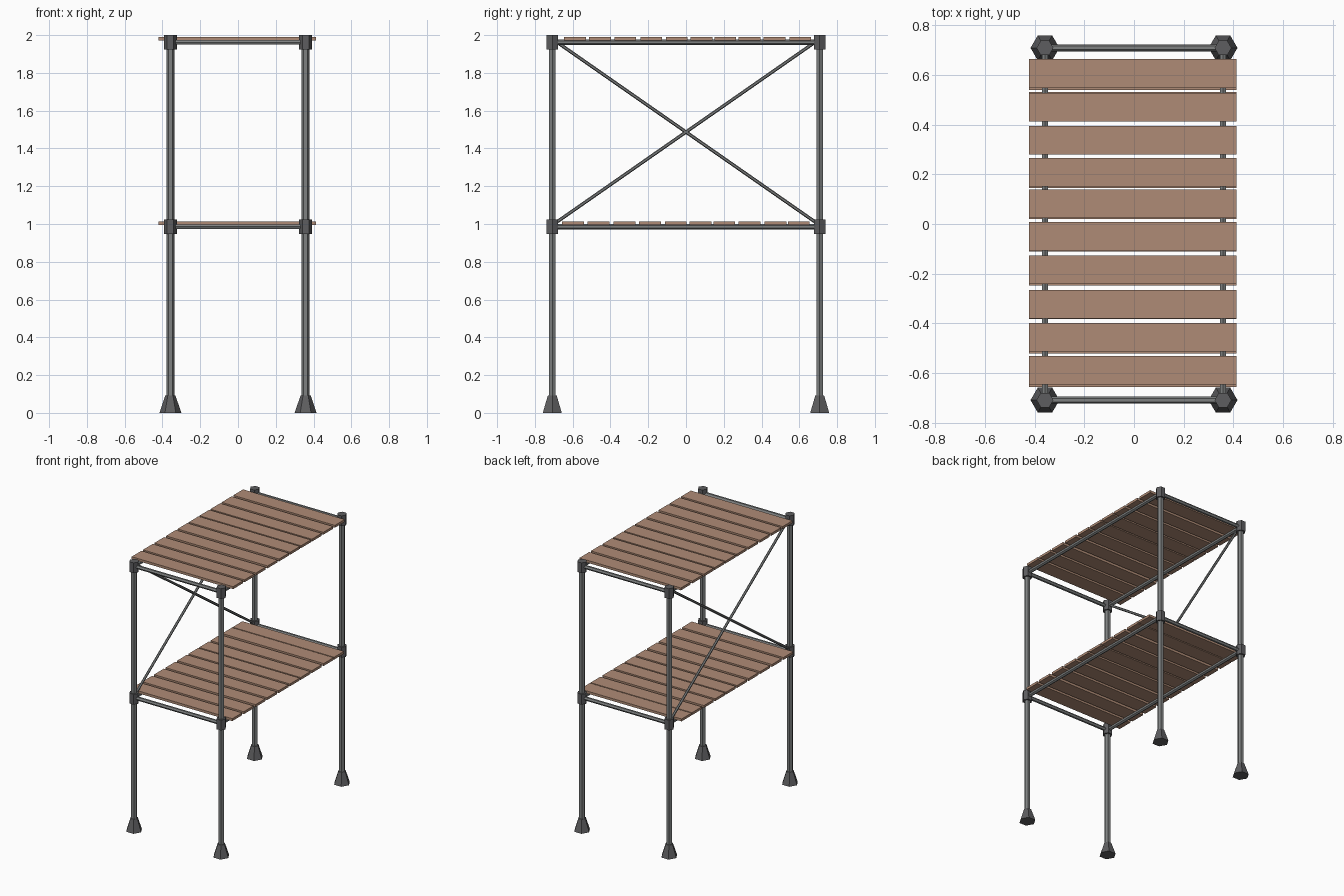
import bpy, bmesh
from math import pi
from mathutils import Vector, Matrix

if "Cube" in bpy.data.objects:
    bpy.data.objects.remove(bpy.data.objects["Cube"])


def material(name, rgb):
    m = bpy.data.materials.new(name)
    m.diffuse_color = (*rgb, 1)
    m.use_nodes = True
    m.node_tree.nodes["Principled BSDF"].inputs["Base Color"].default_value = m.diffuse_color
    return m


WOOD = material("wood", (0.43, 0.26, 0.18))
STEEL = material("steel", (0.21, 0.22, 0.22))
DARK = material("dark_steel", (0.11, 0.11, 0.115))

PX, PY = 0.358, 0.708          # post positions
LEVELS = (0.986, 1.962)        # joint heights


def finish(bm, name, mat):
    me = bpy.data.meshes.new(name)
    bm.to_mesh(me)
    bm.free()
    me.materials.append(mat)
    ob = bpy.data.objects.new(name, me)
    bpy.context.collection.objects.link(ob)
    return ob


def rod(name, a, b, r1, mat, r2=None, spin=0.0):
    """Six-sided rod from a to b, tapering from r1 to r2."""
    a, b = Vector(a), Vector(b)
    d = b - a
    rot = Vector((0, 0, 1)).rotation_difference(d).to_matrix().to_4x4()
    mtx = Matrix.Translation((a + b) / 2) @ rot @ Matrix.Rotation(spin, 4, 'Z')
    bm = bmesh.new()
    bmesh.ops.create_cone(bm, cap_ends=True, segments=6, radius1=r1,
                          radius2=r1 if r2 is None else r2,
                          depth=d.length, matrix=mtx)
    # points of the hexagon face along x for upright parts
    return finish(bm, name, mat)


def box(name, centre, size, mat):
    bm = bmesh.new()
    bmesh.ops.create_cube(bm, size=1, matrix=Matrix.Translation(centre)
                          @ Matrix.Diagonal((*size, 1)))
    return finish(bm, name, mat)


UP = pi / 6                    # create_cone starts its ring on the y axis

# Posts, feet and joints
for sx, xn in ((-1, "left"), (1, "right")):
    for sy, yn in ((-1, "front"), (1, "back")):
        x, y = sx * PX, sy * PY
        tag = f"{yn}_{xn}"
        rod(f"post_{tag}", (x, y, 0.05), (x, y, 1.99), 0.021, STEEL, spin=UP)
        rod(f"foot_{tag}", (x, y, 0), (x, y, 0.092), 0.058, DARK, 0.027, spin=UP)
        for i, z in enumerate(LEVELS):
            rod(f"joint_{tag}_{i}", (x, y, z - 0.038), (x, y, z + 0.038),
                0.034, DARK, spin=UP)

# Rails around each level
for i, z in enumerate(LEVELS):
    for s in (-1, 1):
        rod(f"end_rail_{i}_{s}", (-PX, s * PY, z), (PX, s * PY, z), 0.014, STEEL)
        rod(f"side_rail_{i}_{s}", (s * PX, -PY, z), (s * PX, PY, z), 0.014, STEEL)

# Slightly uneven wooden slats of the two shelves
SLATS = (
    (-0.598, -0.463, -0.325, -0.190, -0.054, 0.077, 0.203, 0.336, 0.474, 0.597),
    (-0.588, -0.455, -0.322, -0.184, -0.049, 0.082, 0.208, 0.336, 0.469, 0.605),
)
for i, z in enumerate(LEVELS):
    for j, y in enumerate(SLATS[i]):
        box(f"slat_{i}_{j}", (-0.005, y, z + 0.019), (0.834, 0.115, 0.018), WOOD)

# Cross braces on the left side
for s in (-1, 1):
    rod(f"cross_brace_{s}", (-PX, -s * PY, LEVELS[0] + 0.008),
        (-PX, s * PY, LEVELS[1] + 0.018), 0.009, STEEL)
